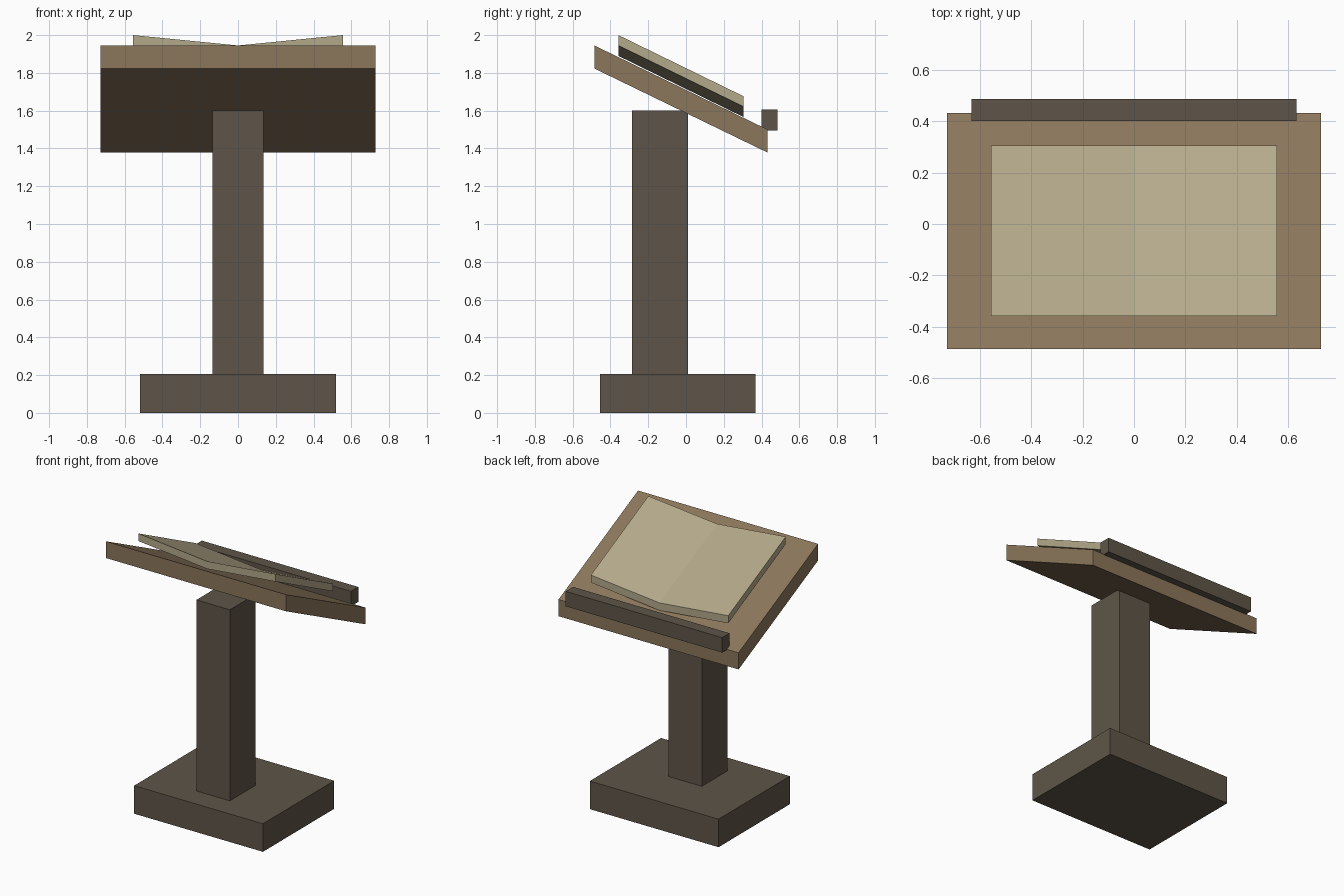
import bpy

if "Cube" in bpy.data.objects:
    bpy.data.objects.remove(bpy.data.objects["Cube"], do_unlink=True)


def linear(v):
    v /= 255
    return v / 12.92 if v <= 0.04045 else ((v + 0.055) / 1.055) ** 2.4


def material(name, r, g, b):
    colour = (linear(r), linear(g), linear(b), 1)
    m = bpy.data.materials.new(name)
    m.use_nodes = True
    m.diffuse_color = colour
    bsdf = m.node_tree.nodes["Principled BSDF"]
    bsdf.inputs["Base Color"].default_value = colour
    bsdf.inputs["Roughness"].default_value = 0.9
    return m


def prism(name, outline, y0, y1, mat, drop=0.0):
    """Extrude an (x, z) outline from y0 to y1, lowering the far end by drop."""
    n = len(outline)
    verts = [(x, y0, z) for x, z in outline]
    verts += [(x, y1, z - drop) for x, z in outline]
    # sides are quads; the end caps are split at the centre line when folded
    faces = [(i, i + n, (i + 1) % n + n, (i + 1) % n) for i in range(n)]
    if n == 4:
        caps = [(0, 1, 2, 3)]
    else:
        caps = [(0, 1, 4, 5), (1, 2, 3, 4)]
    faces += caps + [tuple(i + n for i in reversed(c)) for c in caps]
    mesh = bpy.data.meshes.new(name)
    mesh.from_pydata(verts, [], faces)
    mesh.materials.append(mat)
    mesh.validate()
    obj = bpy.data.objects.new(name, mesh)
    bpy.context.collection.objects.link(obj)
    return obj


def rect(half, z0, z1):
    return [(-half, z0), (half, z0), (half, z1), (-half, z1)]


dark_wood = material("dark wood", 94, 85, 72)
light_wood = material("light wood", 139, 118, 91)
paper = material("aged paper", 180, 169, 139)

# Stand
prism("base", rect(0.52, 0, 0.205), -0.455, 0.367, dark_wood)
prism("post", rect(0.135, 0.205, 1.6), -0.287, 0.01, dark_wood)

# Sloping desk with upright ends, and the ledge at its low edge
prism("desk_board", rect(0.727, 1.823, 1.945), -0.485, 0.432, light_wood, drop=0.445)
prism("ledge", rect(0.632, 1.496, 1.605), 0.4, 0.485, dark_wood)

# Open book: a shallow V that follows the slope
fold, thick, half = 1.89, 0.055, 0.555
book = [(-half, fold + thick), (0, fold), (half, fold + thick),
        (half, fold + 2 * thick), (0, fold + thick), (-half, fold + 2 * thick)]
prism("open_book", book, -0.358, 0.305, paper, drop=0.324)
